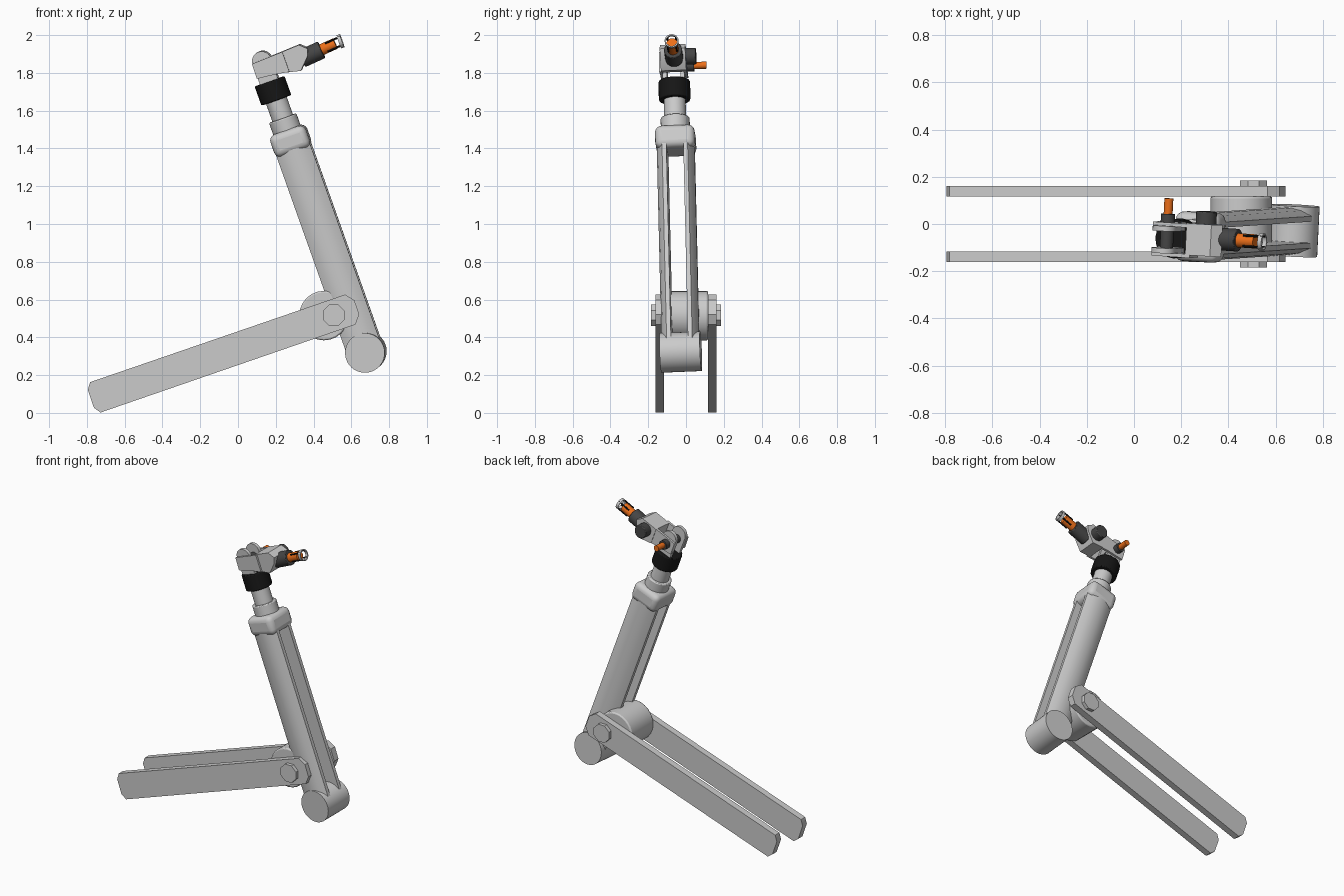
import bpy, bmesh, math
from mathutils import Vector, Matrix

if "Cube" in bpy.data.objects:
    bpy.data.objects.remove(bpy.data.objects["Cube"])

# Frames: the arm is leaned and slightly twisted; legs share a tilted bar frame
A = Vector((-.335, -.0225, .942)).normalized()
S = Vector((.05, 1, .0417))
S = (S - A * S.dot(A)).normalized()
W = S.cross(A)
ARM = Matrix.Translation((.677, -.028, .322)) @ Matrix((W, S, A)).transposed().to_4x4()
BAR = Matrix.Translation((.507, 0, .517)) @ Matrix.Rotation(math.radians(-19), 4, 'Y')
WORLD = Matrix.Identity(4)


def material(name, color):
    m = bpy.data.materials.new(name)
    m.diffuse_color = (*color, 1)
    m.use_nodes = True
    m.node_tree.nodes["Principled BSDF"].inputs["Base Color"].default_value = m.diffuse_color
    return m


ORANGE = material("orange", (.85, .16, .01))
DARK = material("dark_grey", (.06, .06, .06))
BLACK = material("black", (.008, .008, .008))


def finish(name, bm, frame, mat=None, bevel=0, segments=3, smooth=True):
    bmesh.ops.recalc_face_normals(bm, faces=bm.faces)
    mesh = bpy.data.meshes.new(name)
    bm.to_mesh(mesh)
    bm.free()
    ob = bpy.data.objects.new(name, mesh)
    bpy.context.collection.objects.link(ob)
    ob.matrix_world = frame
    if mat:
        mesh.materials.append(mat)
    if bevel:
        mod = ob.modifiers.new("bevel", 'BEVEL')
        mod.width, mod.segments = bevel, segments
        mod.limit_method = 'ANGLE'
    if smooth:
        bpy.ops.object.select_all(action='DESELECT')
        ob.select_set(True)
        bpy.context.view_layer.objects.active = ob
        bpy.ops.object.shade_smooth_by_angle(angle=math.radians(40))
    return ob


def cyl(name, p, q, r, frame=ARM, mat=None, sides=32, bevel=0, turn=0, r2=None):
    p, q = Vector(p), Vector(q)
    bm = bmesh.new()
    rot = (q - p).to_track_quat('Z', 'Y').to_matrix().to_4x4()
    bmesh.ops.create_cone(bm, cap_ends=True, segments=sides, radius1=r, radius2=r2 or r,
                          depth=(q - p).length,
                          matrix=Matrix.Translation((p + q) / 2) @ rot @ Matrix.Rotation(turn, 4, 'Z'))
    return finish(name, bm, frame, mat, bevel, 2, sides > 8)


def box(name, lo, hi, frame=ARM, bevel=0, segments=3):
    lo, hi = Vector(lo), Vector(hi)
    bm = bmesh.new()
    bmesh.ops.create_cube(bm, size=1, matrix=Matrix.Translation((lo + hi) / 2)
                          @ Matrix.Diagonal((*(hi - lo), 1)))
    return finish(name, bm, frame, None, bevel, segments)


def prism(name, profile, y0, y1, frame=ARM, bevel=0):
    # profile lies in the frame's x-z plane and is extruded along y
    bm = bmesh.new()
    face = bm.faces.new([bm.verts.new((x, y0, z)) for x, z in profile])
    ext = bmesh.ops.extrude_face_region(bm, geom=[face])
    bmesh.ops.translate(bm, vec=(0, y1 - y0, 0),
                        verts=[v for v in ext["geom"] if isinstance(v, bmesh.types.BMVert)])
    return finish(name, bm, frame, None, bevel, 2)


# Side legs with octagonal pivot bolts
leg = [(-1.335, -.085), (.092, -.084), (.129, -.04), (.129, .04),
       (.092, .084), (-1.335, .085), (-1.36, .05), (-1.36, -.05)]
for side, tag in ((-1, "front"), (1, "back")):
    prism(f"{tag}_leg", leg, side * .116, side * .161, BAR)
    cyl(f"{tag}_leg_bolt", (.507, side * .15, .517), (.507, side * .185, .517), .0625,
        WORLD, sides=8, turn=math.pi / 8)

# Hub drum between the legs
cyl("hub_drum", (.455, -.117, .515), (.455, .117, .515), .131, WORLD, sides=24, bevel=.008)

# Elbow drum and the twin beams of the main arm
cyl("elbow_drum", (0, -.107, 0), (0, .107, 0), .105, sides=40)
for side, tag in ((-1, "front"), (1, "back")):
    outline = [(-.095, .045), (.095, .045), (.095, .068), (.06, .09), (.02, .1),
               (-.02, .1), (-.06, .09), (-.095, .068)]
    bm = bmesh.new()
    face = bm.faces.new([bm.verts.new((x, side * y, .04)) for x, y in outline])
    ext = bmesh.ops.extrude_face_region(bm, geom=[face])
    bmesh.ops.translate(bm, vec=(0, 0, 1.12),
                        verts=[v for v in ext["geom"] if isinstance(v, bmesh.types.BMVert)])
    finish(f"{tag}_arm_beam", bm, ARM)

# Collar, stepped neck and black wrist ring
box("arm_collar", (-.1, -.105, 1.125), (.1, .105, 1.25), bevel=.035, segments=4)
cyl("neck_ring", (0, 0, 1.23), (0, 0, 1.315), .077, bevel=.006)
cyl("neck", (0, 0, 1.3), (0, 0, 1.43), .058)
cyl("wrist_ring", (0, 0, 1.415), (0, 0, 1.522), .084, mat=BLACK, sides=16, bevel=.006)

# Wrist fork with rounded tops, and the link cheeks hinged on it
fork = [(-.05, 1.5), (.05, 1.5)] + [(.052 * math.cos(a), 1.637 + .052 * math.sin(a))
                                   for a in [i * math.pi / 12 for i in range(13)]]
cheek = [(-.055, 1.558), (.053, 1.547), (.12, 1.535), (.12, 1.648), (-.053, 1.641)]
for side, tag in ((-1, "front"), (1, "back")):
    prism(f"{tag}_wrist_fork", fork, side * .036, side * .058)
    prism(f"{tag}_link_cheek", cheek, side * .056, side * .072)
cyl("wrist_axle", (0, -.06, 1.605), (0, .06, 1.605), .028, mat=DARK)
cyl("axle_cap", (0, .07, 1.605), (0, .107, 1.605), .03, mat=DARK)
cyl("axle_pin", (0, .1, 1.605), (0, .173, 1.605), .019, mat=ORANGE)

# Link block with its side knob
block = [(.1, 1.538), (.178, 1.52), (.235, 1.578), (.252, 1.618), (.214, 1.653), (.1, 1.647)]
prism("link_block", block, -.06, .075)
cyl("side_knob", (.17, .07, 1.598), (.17, .128, 1.598), .044, mat=DARK, sides=24, bevel=.005)

# Gripper: dark sleeve, orange nozzle, thin prongs and end ring
g = .014
cyl("gripper_sleeve", (.2, g, 1.577), (.315, g, 1.587), .048, mat=DARK, bevel=.004)
cyl("gripper_nozzle", (.3, g, 1.586), (.395, g, 1.594), .03, mat=ORANGE)
for i in range(4):
    a = math.pi / 4 + i * math.pi / 2
    y, z = .032 * math.cos(a), .032 * math.sin(a)
    cyl(f"gripper_prong_{i + 1}", (.345, g + y, 1.59 + z), (.43, g + y, 1.597 + z), .005,
        mat=BLACK, sides=8)
bm = bmesh.new()
rings = []
for r, x in ((.037, .416), (.037, .434), (.03, .434), (.03, .416)):
    rings.append([bm.verts.new((x, g + r * math.cos(t), 1.596 + r * math.sin(t)))
                  for t in [k * math.tau / 24 for k in range(24)]])
for j in range(4):
    for k in range(24):
        n, m = (k + 1) % 24, (j + 1) % 4
        bm.faces.new((rings[j][k], rings[j][n], rings[m][n], rings[m][k]))
finish("gripper_end_ring", bm, ARM)
